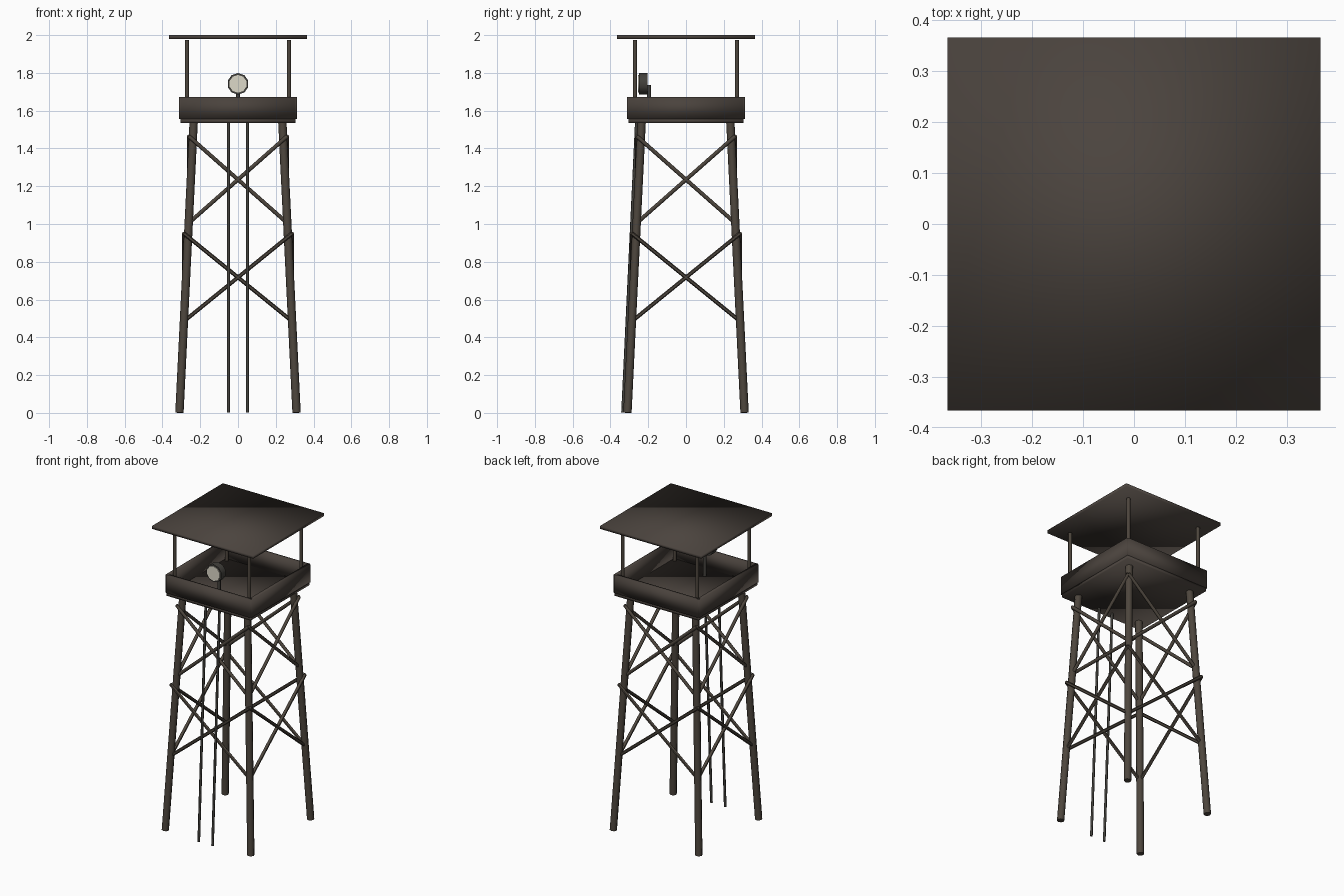
import bpy
import math
from mathutils import Vector

if "Cube" in bpy.data.objects:
    bpy.data.objects.remove(bpy.data.objects["Cube"])


def material(name, rgb):
    m = bpy.data.materials.new(name)
    m.diffuse_color = (*rgb, 1)
    m.use_nodes = True
    m.node_tree.nodes["Principled BSDF"].inputs["Base Color"].default_value = m.diffuse_color
    return m


TIMBER = material("dark timber", (0.075, 0.061, 0.047))
BOARDS = material("brown boards", (0.068, 0.055, 0.046))
ROOFING = material("dark roofing", (0.07, 0.057, 0.048))
METAL = material("dark metal", (0.055, 0.052, 0.045))
GLASS = material("pale lamp glass", (0.72, 0.69, 0.58))


def finish(name, mat):
    ob = bpy.context.object
    ob.name = name
    ob.data.materials.append(mat)
    bpy.ops.object.shade_smooth()
    return ob


def box(name, centre, size, mat):
    bpy.ops.mesh.primitive_cube_add(size=1, location=centre)
    ob = bpy.context.object
    ob.scale = size
    bpy.ops.object.transform_apply(location=False, rotation=False, scale=True)
    return finish(name, mat)


def rod(name, a, b, radius, mat, sides=8):
    a, b = Vector(a), Vector(b)
    d = b - a
    bpy.ops.mesh.primitive_cylinder_add(vertices=sides, radius=radius, depth=d.length,
                                        location=(a + b) / 2)
    ob = bpy.context.object
    ob.rotation_euler = d.to_track_quat('Z', 'Y').to_euler()
    finish(name, mat)
    bpy.ops.object.shade_smooth_by_angle(angle=math.radians(60))
    return ob


DECK_BOTTOM, DECK_TOP = 1.535, 1.556


def leg_offset(z):
    """Distance of a leg's axis from the centre planes at height z."""
    return 0.31 - 0.075 * z / DECK_BOTTOM


# Splayed legs and roof posts at the four corners
for sx in (-1, 1):
    for sy in (-1, 1):
        lo, hi = leg_offset(0), leg_offset(1.54)
        rod("leg", (sx * lo, sy * lo, 0.001), (sx * hi, sy * hi, 1.54), 0.022, TIMBER)
        rod("roof_post", (sx * 0.27, sy * 0.27, DECK_TOP - 0.005),
            (sx * 0.27, sy * 0.27, 1.973), 0.0115, TIMBER)

# Two tiers of crossed braces on every side
for z0, z1 in ((0.485, 0.95), (1.005, 1.465)):
    r = leg_offset(z0)
    for s in (-1, 1):
        for t in (-1, 1):
            rod("front_back_brace", (-t * r, s * r, z0), (t * r, s * r, z1), 0.0105, TIMBER, 6)
            rod("side_brace", (s * r, -t * r, z0), (s * r, t * r, z1), 0.0105, TIMBER, 6)

# Leaning ladder rails
for s in (-1, 1):
    rod("ladder_rail", (s * 0.05, -0.335, 0.003), (s * 0.05, -0.262, 1.54), 0.008, METAL, 6)

# Deck and parapet
box("deck", (0, 0, (DECK_BOTTOM + DECK_TOP) / 2), (0.61, 0.61, DECK_TOP - DECK_BOTTOM), BOARDS)
for s in (-1, 1):
    box("front_back_wall", (0, s * 0.301, 1.614), (0.61, 0.022, 0.116), BOARDS)
    box("side_wall", (s * 0.301, 0, 1.614), (0.022, 0.61, 0.116), BOARDS)

# Flat roof
box("roof", (0, 0, 1.99), (0.732, 0.732, 0.02), ROOFING)

# Searchlight on its stand
rod("lamp_stand", (0, -0.196, DECK_TOP - 0.005), (0, -0.196, 1.735), 0.0105, METAL)
for name, y0, y1, radius, mat in (("lamp_housing", -0.205, -0.25, 0.057, METAL),
                                  ("lamp_glass", -0.245, -0.255, 0.047, GLASS)):
    rod(name, (0, y0, 1.742), (0, y1, 1.742), radius, mat, 10)
